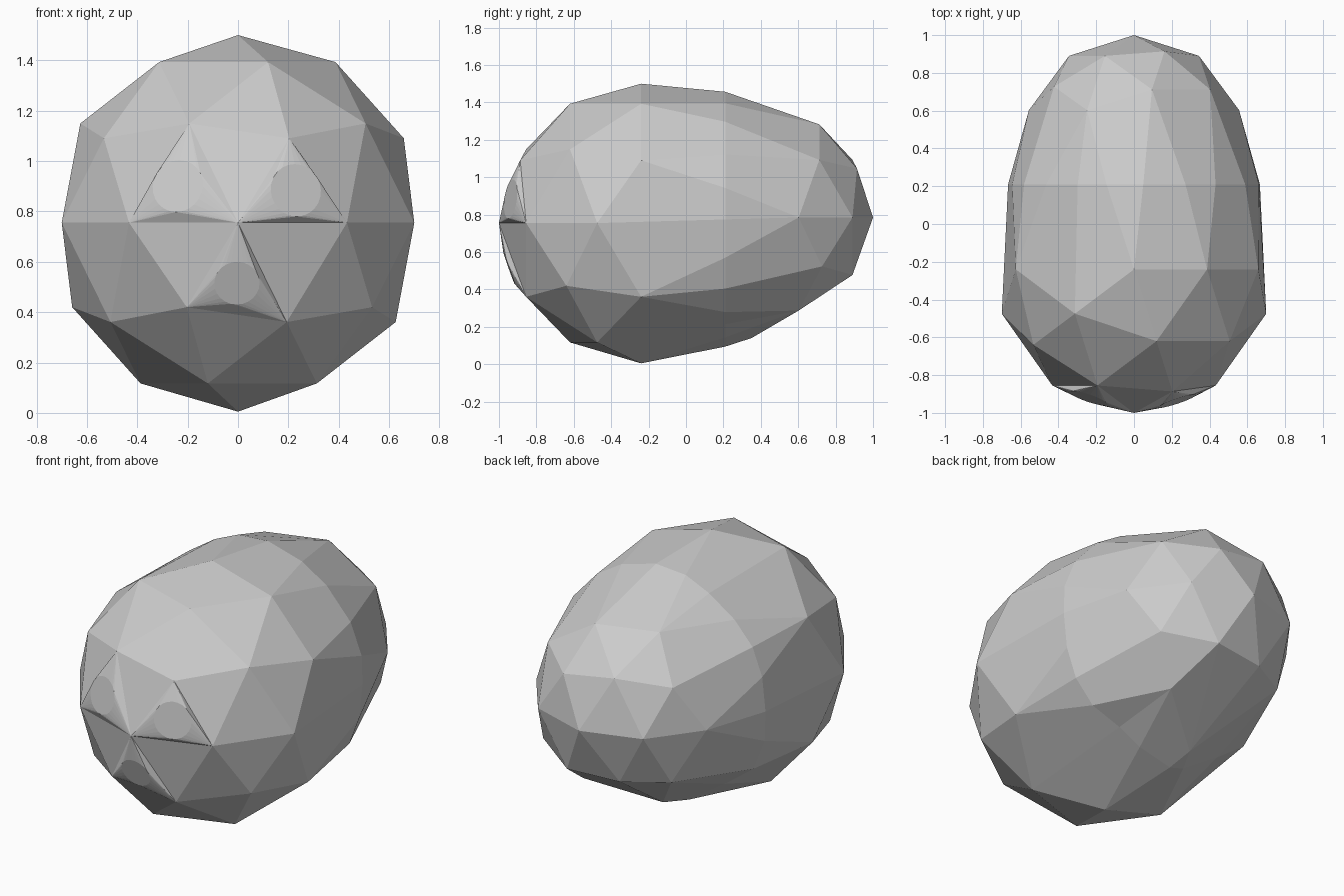
import bpy, bmesh, math
from mathutils import Vector

if "Cube" in bpy.data.objects:
    bpy.data.objects.remove(bpy.data.objects["Cube"])


def finish(bm, name):
    bmesh.ops.recalc_face_normals(bm, faces=bm.faces[:])
    mesh = bpy.data.meshes.new(name)
    bm.to_mesh(mesh)
    bm.free()
    obj = bpy.data.objects.new(name, mesh)
    bpy.context.collection.objects.link(obj)
    return obj


# Shell: a coarse icosphere whose rear cap is shrunk and pulled backwards
bm = bmesh.new()
bmesh.ops.create_icosphere(bm, subdivisions=2, radius=1)
for v in bm.verts:
    x, y, z = v.co
    if y > 0.05:
        v.co = (x * 0.585, 0.425 + 0.575 * y, 0.785 + z * 0.585)
        # lower left of the rear cap sags
        if -0.4 < x < 0 and z < -0.4:
            v.co.y, v.co.z = (0.35, 0.14) if z < -0.7 else (0.85, 0.47)
    else:
        v.co = (x * 0.736, -0.24 + 0.76 * y, 0.755 + z * 0.75)
        v.co.z = min(1.5, max(0, v.co.z))

# Belt: cut the long stretched faces and swell the new ring
cut = bmesh.ops.bisect_plane(bm, geom=bm.verts[:] + bm.edges[:] + bm.faces[:],
                             plane_co=(0, 0.21, 0.75), plane_no=(0, 1, 0))
for v in cut["geom_cut"]:
    if isinstance(v, bmesh.types.BMVert):
        s = 1.095 if v.co.z > 0.3 else 1.02
        v.co.x *= s
        v.co.z = 0.77 + (v.co.z - 0.77) * s
bmesh.ops.recalc_face_normals(bm, faces=bm.faces[:])

# The three front facets that carry the spots
spots = []
for name, cx, cz, r in (("left_spot", -0.23, 0.895, 0.105),
                        ("right_spot", 0.22, 0.88, 0.105),
                        ("lower_spot", -0.005, 0.525, 0.09)):
    face = min((f for f in bm.faces if f.normal.y < -0.3),
               key=lambda f: math.hypot(f.calc_center_median().x - cx,
                                        f.calc_center_median().z - cz))
    spots.append((name, cx, cz, r, face.normal.copy(),
                  face.calc_center_median(), [v.co.copy() for v in face.verts]))
finish(bm, "shell")

# Spots: low mounds rising from a triangle to a flat round top
for name, cx, cz, r, n, mid, corners in spots:
    cy = mid.y - (n.x * (cx - mid.x) + n.z * (cz - mid.z)) / n.y
    centre = Vector((cx, cy, cz)) + n * 0.03
    u = n.cross(Vector((0, 0, 1))).normalized()
    w = u.cross(n)
    bm = bmesh.new()
    for c in corners:
        bm.verts.new(c)
    for i in range(24):
        a = math.tau * i / 24
        bm.verts.new(centre + r * (u * math.cos(a) + w * math.sin(a)))
    bmesh.ops.convex_hull(bm, input=bm.verts[:])
    bmesh.ops.dissolve_limit(bm, angle_limit=0.01, verts=bm.verts[:], edges=bm.edges[:])
    finish(bm, name)
